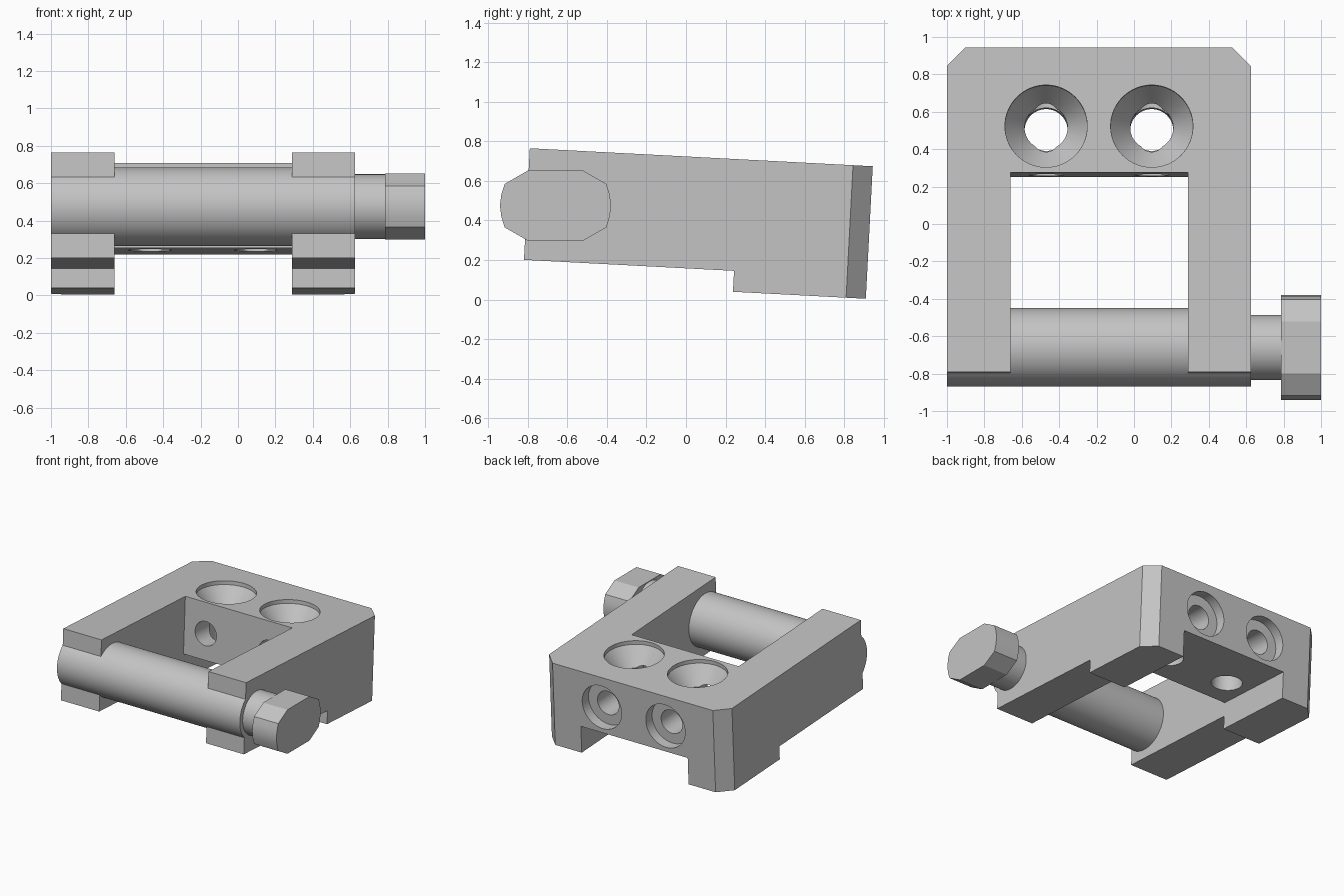
import bpy, bmesh, math
from mathutils import Matrix, Vector

if "Cube" in bpy.data.objects:
    bpy.data.objects.remove(bpy.data.objects["Cube"], do_unlink=True)

steel = bpy.data.materials.new("plain_grey")
steel.use_nodes = True
GREY = (0.55, 0.55, 0.55, 1)
steel.diffuse_color = GREY
steel.node_tree.nodes["Principled BSDF"].inputs["Base Color"].default_value = GREY

LEFT, RIGHT = 0.625, -1.0           # outer faces of the frame
IN_LEFT, IN_RIGHT = 0.29, -0.66     # faces of the window
LENGTH, BRIDGE, HEIGHT = 1.737, 1.066, 0.671
HOLES = (-0.47, 0.095)
TILT = Matrix.Translation((0, -0.79, 0.765)) @ Matrix.Rotation(math.radians(-3), 4, 'X')


def add_object(name, bm, matrix=Matrix()):
    bmesh.ops.recalc_face_normals(bm, faces=bm.faces)
    mesh = bpy.data.meshes.new(name)
    bm.to_mesh(mesh)
    bm.free()
    mesh.transform(matrix)
    mesh.materials.append(steel)
    ob = bpy.data.objects.new(name, mesh)
    bpy.context.collection.objects.link(ob)
    return ob


def prism(name, points, direction, matrix=Matrix()):
    """Extrude a closed 3D outline along a vector."""
    bm = bmesh.new()
    face = bm.faces.new([bm.verts.new(p) for p in points])
    ext = bmesh.ops.extrude_face_region(bm, geom=[face], use_keep_orig=True)
    moved = [v for v in ext["geom"] if isinstance(v, bmesh.types.BMVert)]
    bmesh.ops.translate(bm, verts=moved, vec=Vector(direction))
    return add_object(name, bm, matrix)


def box(name, lo, hi, matrix=Matrix()):
    (x0, y0, z0), (x1, y1, z1) = lo, hi
    base = [(x0, y0, z0), (x1, y0, z0), (x1, y1, z0), (x0, y1, z0)]
    return prism(name, base, (0, 0, z1 - z0), matrix)


def turned(name, profile, matrix, sides=64):
    """Solid of revolution about local z from (radius, z) pairs."""
    bm = bmesh.new()
    rings = []
    for r, z in profile:
        rings.append([bm.verts.new((r * math.cos(a), r * math.sin(a), z))
                      for a in (math.tau * i / sides for i in range(sides))])
    for low, high in zip(rings, rings[1:]):
        for i in range(sides):
            j = (i + 1) % sides
            bm.faces.new((low[i], low[j], high[j], high[i]))
    bm.faces.new(rings[0])
    bm.faces.new(rings[-1])
    return add_object(name, bm, matrix)


def cut(target, cutter):
    cutter.hide_render = True
    mod = target.modifiers.new("cut", 'BOOLEAN')
    mod.operation, mod.solver, mod.object = 'DIFFERENCE', 'EXACT', cutter
    bpy.context.view_layer.objects.active = target
    bpy.ops.object.modifier_apply(modifier=mod.name)
    bpy.data.objects.remove(cutter, do_unlink=True)


def smooth(ob):
    bpy.ops.object.select_all(action='DESELECT')
    ob.select_set(True)
    bpy.context.view_layer.objects.active = ob
    bpy.ops.object.shade_smooth_by_angle(angle=math.radians(25))


# Tilted U-shaped frame with chamfered back corners
c = 0.1
outline = [(RIGHT, 0), (IN_RIGHT, 0), (IN_RIGHT, BRIDGE), (IN_LEFT, BRIDGE),
           (IN_LEFT, 0), (LEFT, 0), (LEFT, LENGTH - c), (LEFT - c, LENGTH),
           (RIGHT + c, LENGTH), (RIGHT, LENGTH - c)]
frame = prism("frame", [(x, y, -HEIGHT) for x, y in outline], (0, 0, HEIGHT), TILT)

# Step under the arms and channel under the bridge
cut(frame, box("arm_step", (-2, -1, -1), (2, BRIDGE - 0.002, -0.565), TILT))
cut(frame, box("channel", (IN_RIGHT, BRIDGE - 0.3, -1), (IN_LEFT, 3, -0.455), TILT))

# Countersunk holes from the top, counterbored holes from the back
for x in HOLES:
    top = TILT @ Matrix.Translation((x, 1.315, 0))
    cut(frame, turned("top_hole", [(0.22, 0.1), (0.22, -0.03), (0.115, -0.17),
                                   (0.115, -0.8)], top))
    back = TILT @ Matrix.Translation((x, LENGTH, -0.245)) @ Matrix.Rotation(math.pi / 2, 4, 'X')
    cut(frame, turned("back_hole", [(0.175, -0.1), (0.175, 0.08), (0.095, 0.08),
                                    (0.095, 0.9)], back))
smooth(frame)

# Cross shaft with its narrower neck
axis = Matrix.Translation((0, -0.66, 0.475)) @ Matrix.Rotation(math.pi / 2, 4, 'Y')
shaft = turned("cross_shaft", [(0.21, RIGHT), (0.21, LEFT), (0.173, LEFT), (0.173, 0.8)], axis)
smooth(shaft)

# Flattened bolt head with rounded ends
half = [(0.14, -0.177), (0.257, -0.11), (0.274, -0.057), (0.281, 0),
        (0.274, 0.057), (0.257, 0.11), (0.14, 0.177)]
ring = half + [(-y, -z) for y, z in half]
head = prism("bolt_head", [(0.785, y - 0.66, z + 0.475) for y, z in ring], (0.215, 0, 0))
smooth(head)
